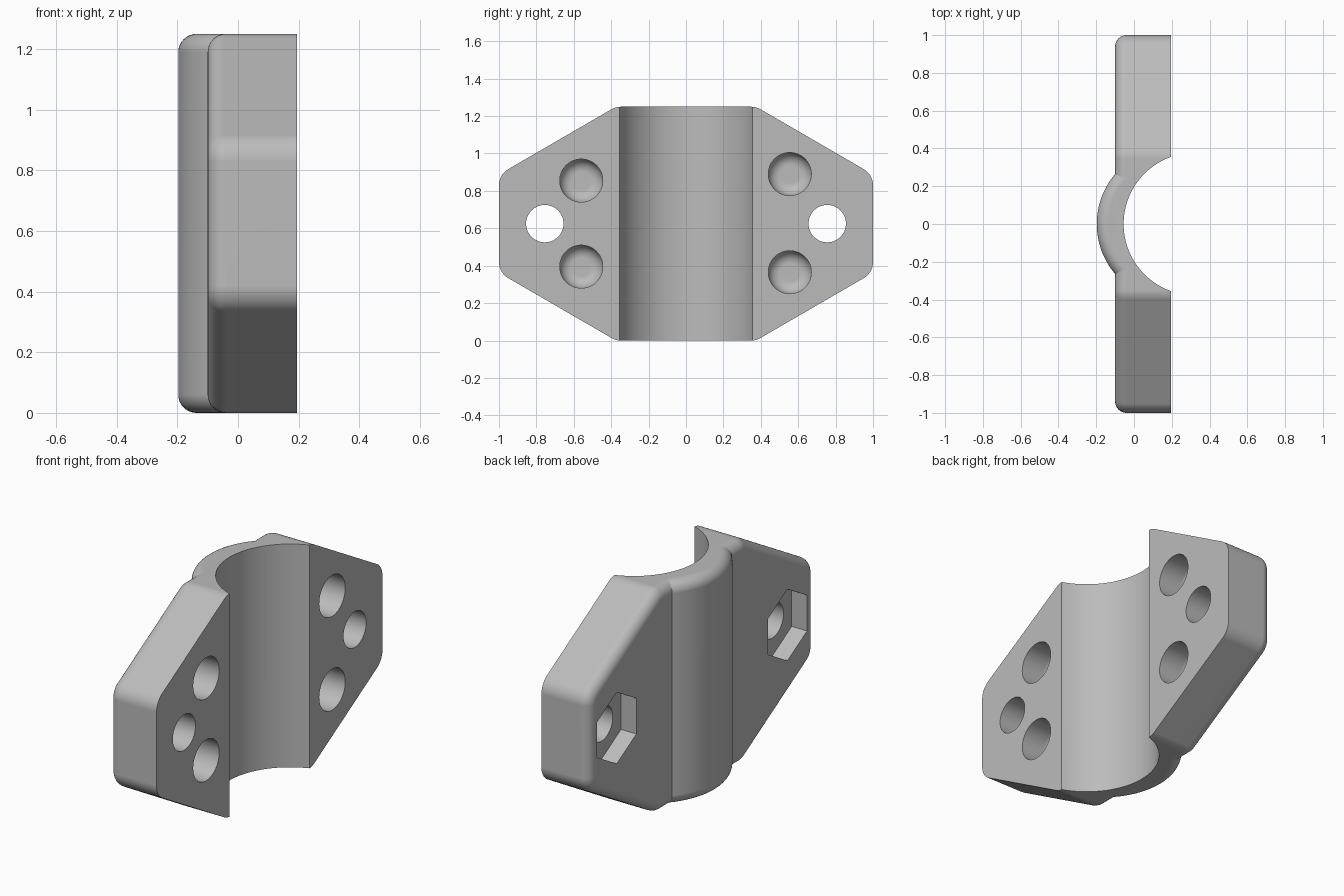
import bpy, bmesh
from math import sin, cos, radians, pi

if "Cube" in bpy.data.objects:
    bpy.data.objects.remove(bpy.data.objects["Cube"], do_unlink=True)

H = 1.25            # height
MID = H / 2
BACK, FACE = -0.10, 0.195   # x of the outer and the mating side
FILLET = 0.06

grey = bpy.data.materials.new("plain grey")
grey.use_nodes = True
grey.diffuse_color = (0.5, 0.5, 0.5, 1)
grey.node_tree.nodes["Principled BSDF"].inputs["Base Color"].default_value = (0.5, 0.5, 0.5, 1)


def loft(name, rings):
    """Closed solid skinned over rings with equal point counts."""
    bm = bmesh.new()
    loops = [[bm.verts.new(p) for p in ring] for ring in rings]
    n = len(loops[0])
    for a, b in zip(loops, loops[1:]):
        for i in range(n):
            j = (i + 1) % n
            bm.faces.new((a[i], a[j], b[j], b[i]))
    bm.faces.new(loops[0][::-1])
    bm.faces.new(loops[-1])
    bmesh.ops.recalc_face_normals(bm, faces=bm.faces)
    mesh = bpy.data.meshes.new(name)
    bm.to_mesh(mesh)
    bm.free()
    mesh.materials.append(grey)
    obj = bpy.data.objects.new(name, mesh)
    bpy.context.collection.objects.link(obj)
    return obj


def circle_x(x, y, z, r, n=48, turn=0.0):
    """Ring around the x axis."""
    return [(x, y + r * cos(turn + 2 * pi * i / n), z + r * sin(turn + 2 * pi * i / n))
            for i in range(n)]


def fillet_steps(r, n=8):
    """Pairs of (inset, distance from the end) along a quarter round."""
    return [(r * (1 - sin(pi / 2 * i / n)), r * (1 - cos(pi / 2 * i / n))) for i in range(n + 1)]


def combine(target, tool, operation):
    mod = target.modifiers.new(tool.name, 'BOOLEAN')
    mod.operation = operation
    mod.solver = 'EXACT'
    mod.object = tool
    bpy.context.view_layer.objects.active = target
    bpy.ops.object.modifier_apply(modifier=mod.name)
    bpy.data.objects.remove(tool, do_unlink=True)


# Flange plate: eight-sided outline with rounded corners
def plate_ring(x, inset):
    r = 0.1 - inset
    quarter = []
    for cy, cz, a0, a1, n in ((0.9, 0.205, 0, 60, 10), (0.348, 0.525, 60, 90, 6)):
        for i in range(n + 1):
            a = radians(a0 + (a1 - a0) * i / n)
            quarter.append((cy + r * cos(a), cz + r * sin(a)))
    half = quarter + [(-y, z) for y, z in reversed(quarter)]
    full = half + [(y, -z) for y, z in reversed(half)]
    return [(x, y, MID + z) for y, z in full]


rings = [plate_ring(BACK + d, inset) for inset, d in fillet_steps(FILLET)]
clamp = loft("clamp_half", rings + [plate_ring(FACE, 0)])


# Raised barrel on the outer side
def barrel_ring(z, inset):
    r = 0.41 - inset
    arc = [(0.213 + r * cos(a), r * sin(a), z)
           for a in (radians(135 + 90 * i / 40) for i in range(41))]
    return [(0.02, arc[0][1], z)] + arc + [(0.02, arc[-1][1], z)]


steps = fillet_steps(FILLET)
low = [barrel_ring(d, inset) for inset, d in [(s, t) for s, t in steps]]
low = [barrel_ring(FILLET - (FILLET - d), inset) for inset, d in steps]
high = [barrel_ring(H - d, inset) for inset, d in reversed(steps)]
combine(clamp, loft("barrel", low + high), 'UNION')

# Bore for the tube
bore = [[(0.322 + 0.377 * cos(2 * pi * i / 128), 0.377 * sin(2 * pi * i / 128), z)
         for i in range(128)] for z in (-0.1, H + 0.1)]
combine(clamp, loft("bore", bore), 'DIFFERENCE')

# Bolt holes with nut pockets
for side in (-1, 1):
    y = side * 0.755
    combine(clamp, loft("bolt_hole", [circle_x(x, y, MID, 0.1) for x in (-0.3, 0.4)]), 'DIFFERENCE')
    pocket = [circle_x(x, y, MID, 0.2, 6, pi / 6) for x in (-0.3, BACK + 0.095)]
    combine(clamp, loft("nut_pocket", pocket), 'DIFFERENCE')

# Blind sockets with rounded floors
for y, z in ((-0.56, 0.855), (-0.56, 0.395), (0.555, 0.89), (0.555, 0.365)):
    floor = [circle_x(FACE - 0.2 + d, y, z, 0.115 - inset) for inset, d in fillet_steps(0.065)]
    combine(clamp, loft("socket", floor + [circle_x(0.4, y, z, 0.115)]), 'DIFFERENCE')

# Shading
bpy.ops.object.select_all(action='DESELECT')
clamp.select_set(True)
bpy.context.view_layer.objects.active = clamp
bpy.ops.object.shade_smooth_by_angle(angle=radians(30))
weighted = clamp.modifiers.new("even_shading", 'WEIGHTED_NORMAL')
weighted.keep_sharp = True
